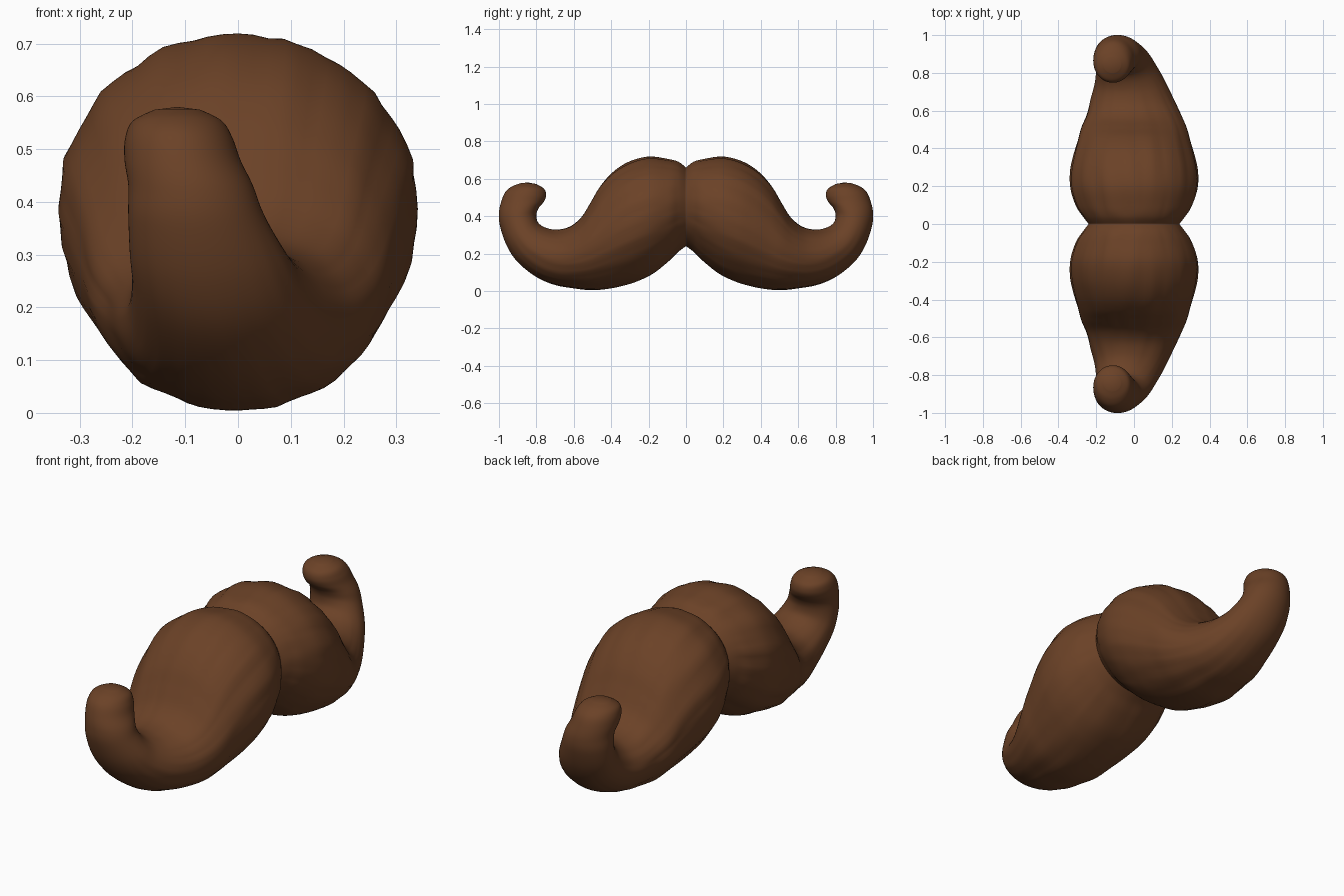
import bpy
import bmesh
from math import sin, cos, pi
from mathutils import Vector, noise

if "Cube" in bpy.data.objects:
    bpy.data.objects.remove(bpy.data.objects["Cube"])

SIDES = 72      # points around each cross-section
STEPS = 7       # rings between neighbouring stations

# Stations along one half, from the parting to the curled tip:
# upper edge (y, z), lower edge (y, z), sideways centre, half width
STATIONS = [
    (0, .66, 0, .24, 0, .24),
    (.04, .69, .04, .21, 0, .27),
    (.1, .706, .09, .16, 0, .305),
    (.2, .717, .17, .095, 0, .335),
    (.3, .69, .25, .055, 0, .338),
    (.39, .635, .33, .03, 0, .322),
    (.46, .56, .42, .012, 0, .3),
    (.51, .475, .51, .005, 0, .28),
    (.56, .395, .6, .014, 0, .25),
    (.62, .345, .7, .032, -.01, .22),
    (.69, .328, .8, .075, -.02, .187),
    (.75, .338, .9, .155, -.04, .16),
    (.79, .365, .96, .245, -.06, .145),
    (.8, .405, .995, .35, -.08, .128),
    (.788, .443, 1, .42, -.09, .118),
    (.76, .477, .987, .48, -.105, .11),
    (.748, .51, .965, .53, -.112, .102),
    (.758, .545, .928, .56, -.115, .085),
    (.8, .572, .885, .576, -.115, .045),
]


def smooth_step(p0, p1, p2, p3, t):
    """Catmull-Rom blend between two stations."""
    return ((p1 * 2) + (p2 - p0) * t + (p0 * 2 - p1 * 5 + p2 * 4 - p3) * t * t
            + (p1 * 3 - p0 - p2 * 3 + p3) * t ** 3) / 2


def station_rings():
    """Yield interpolated stations with their progress along the half."""
    rows = [Vector(row) for row in STATIONS]
    last = len(rows) - 1
    for i in range(last):
        window = [rows[min(max(i + k, 0), last)] for k in (-1, 0, 1, 2)]
        for s in range(STEPS):
            yield smooth_step(*window, s / STEPS), (i + s / STEPS) / last
    yield rows[last], 1.0


def combed_hair(angle, progress):
    """Uneven shallow grooves that run along the hair and fade at the tip."""
    around = Vector((cos(angle), sin(angle), 0))
    along = Vector((0, 0, progress))
    strands = noise.noise(around * 5 + along * 4)
    fine = noise.noise(around * 11 + along * 6)
    fade = max(0, min(1, (0.72 - progress) * 4)) * min(1, progress * 12)
    return 1 + fade * (0.022 * strands + 0.014 * fine)


def build_half(name, material):
    bm = bmesh.new()
    rings = []
    for row, progress in station_rings():
        upper = Vector((row[4], row[0], row[1]))
        lower = Vector((row[4], row[2], row[3]))
        middle, rise = (upper + lower) / 2, (upper - lower) / 2
        ring = []
        for k in range(SIDES):
            angle = 2 * pi * k / SIDES
            offset = rise * sin(angle) + Vector((row[5] * cos(angle), 0, 0))
            ring.append(bm.verts.new(middle + offset * combed_hair(angle, progress)))
        rings.append(ring)

    # Skin the rings together
    for a, b in zip(rings, rings[1:]):
        for k in range(SIDES):
            n = (k + 1) % SIDES
            bm.faces.new((a[k], a[n], b[n], b[k]))

    # Rounded end of the curl
    tip = bm.verts.new((-.115, .846, .58))
    for k in range(SIDES):
        bm.faces.new((rings[-1][k], rings[-1][(k + 1) % SIDES], tip))
    bmesh.ops.recalc_face_normals(bm, faces=bm.faces)

    mesh = bpy.data.meshes.new(name)
    bm.to_mesh(mesh)
    bm.free()
    mesh.materials.append(material)
    obj = bpy.data.objects.new(name, mesh)
    bpy.context.collection.objects.link(obj)
    return obj


# Single brown hair colour
brown = bpy.data.materials.new("hair_brown")
brown.use_nodes = True
colour = (.147, .054, .02, 1)
brown.diffuse_color = colour
brown.node_tree.nodes["Principled BSDF"].inputs["Base Color"].default_value = colour

# Both halves of the moustache, mirrored across the parting
moustache = build_half("moustache", brown)
mirror = moustache.modifiers.new("other_half", "MIRROR")
mirror.use_axis = (False, True, False)
mirror.use_clip = True

bpy.context.view_layer.objects.active = moustache
moustache.select_set(True)
bpy.ops.object.shade_smooth_by_angle(angle=pi / 4)
